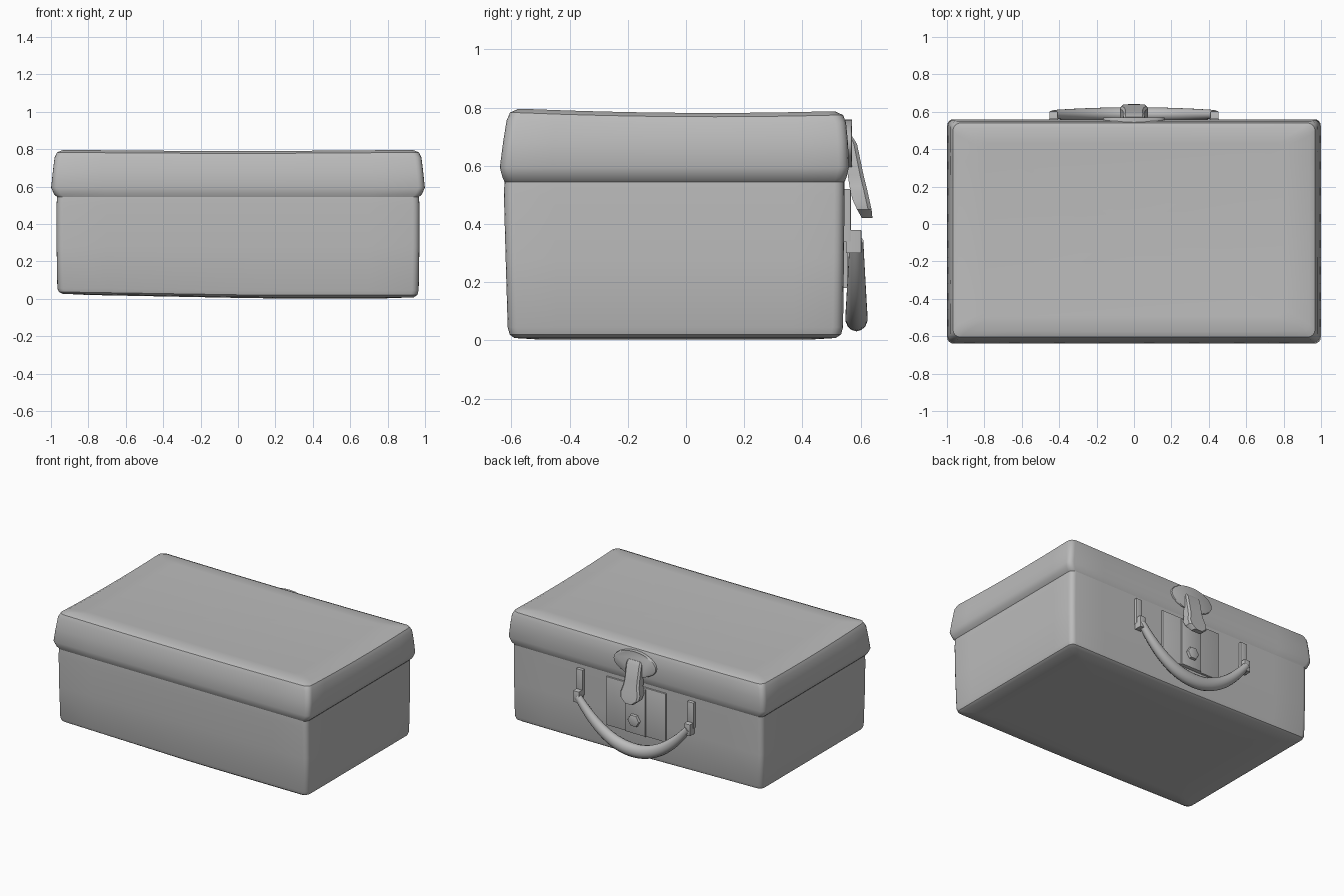
import bpy, bmesh, math

if "Cube" in bpy.data.objects:
    bpy.data.objects.remove(bpy.data.objects["Cube"])

grey = bpy.data.materials.new("plain grey")
grey.diffuse_color = (0.5, 0.5, 0.5, 1)
grey.use_nodes = True
grey.node_tree.nodes["Principled BSDF"].inputs["Base Color"].default_value = grey.diffuse_color


def finish(name, bm):
    bmesh.ops.recalc_face_normals(bm, faces=bm.faces[:])
    me = bpy.data.meshes.new(name)
    bm.to_mesh(me)
    bm.free()
    me.materials.append(grey)
    ob = bpy.data.objects.new(name, me)
    bpy.context.collection.objects.link(ob)
    return ob


def bridge(bm, a, b):
    n = len(a)
    for i in range(n):
        bm.faces.new((a[i], a[(i + 1) % n], b[(i + 1) % n], b[i]))


def outline(hx, y0, y1, r, seg=4, sub=8):
    """Rounded rectangle with subdivided straight sides."""
    corners = [(hx - r, y0 + r, -90), (hx - r, y1 - r, 0),
               (-hx + r, y1 - r, 90), (-hx + r, y0 + r, 180)]
    arcs = [[(cx + r * math.cos(math.radians(a + 90 * k / seg)),
              cy + r * math.sin(math.radians(a + 90 * k / seg))) for k in range(seg + 1)]
            for cx, cy, a in corners]
    pts = []
    for i, arc in enumerate(arcs):
        pts += arc
        p, q = arc[-1], arcs[(i + 1) % 4][0]
        pts += [(p[0] + (q[0] - p[0]) * k / sub, p[1] + (q[1] - p[1]) * k / sub)
                for k in range(1, sub)]
    return pts


def warp(x, y, z):
    """Slight sag of the top and tilt of the bottom."""
    if z > 0.7:
        t = min(1, (z - 0.7) / 0.08)
        z += t * (0.005 - 0.012 * max(0, 1 - (y / 0.6) ** 2)
                  - 0.007 * (1 - x * x) - 0.006 * y)
    if z < 0.1:
        z += 0.02 * max(0, 0.1 - x) * (1 - z / 0.1)
    return x, y, z


def shell(name, rings, cap_z):
    """Loft rounded outlines, then close the last one with shrinking rings."""
    bm = bmesh.new()
    prev = None
    for z, hx, y0, y1, r in rings:
        pts = outline(hx, y0, y1, r)
        cur = [bm.verts.new(warp(x, y, z)) for x, y in pts]
        if prev:
            bridge(bm, prev, cur)
        prev = cur
    cy = (y0 + y1) / 2
    for s in (0.85, 0.6, 0.3):
        cur = [bm.verts.new(warp(x * s, cy + (y - cy) * s, cap_z)) for x, y in pts]
        bridge(bm, prev, cur)
        prev = cur
    mid = bm.verts.new(warp(0, cy, cap_z))
    for i in range(len(prev)):
        bm.faces.new((prev[i], prev[(i + 1) % len(prev)], mid))
    return finish(name, bm)


# Case body and lid meet at the same seam outline
seam = (0.545, 0.968, -0.624, 0.545, 0.035)
shell("case_body", [seam,
                    (0.50, 0.970, -0.626, 0.545, 0.035),
                    (0.28, 0.970, -0.620, 0.543, 0.035),
                    (0.045, 0.966, -0.613, 0.540, 0.035),
                    (0.020, 0.958, -0.606, 0.533, 0.035),
                    (0.008, 0.940, -0.590, 0.515, 0.035)], 0.003)
shell("lid", [seam,
              (0.560, 0.984, -0.631, 0.552, 0.035),
              (0.595, 0.999, -0.640, 0.560, 0.035),
              (0.680, 0.990, -0.629, 0.557, 0.035),
              (0.750, 0.981, -0.617, 0.550, 0.035),
              (0.776, 0.968, -0.605, 0.540, 0.04),
              (0.790, 0.938, -0.575, 0.512, 0.04)], 0.790)


def plate(name, pts, y0, y1, bevel=0.004):
    """Extrude an x,z outline along y."""
    bm = bmesh.new()
    a = [bm.verts.new((x, y0, z)) for x, z in pts]
    b = [bm.verts.new((x, y1, z)) for x, z in pts]
    bridge(bm, a, b)
    bm.faces.new(a)
    rim = bm.faces.new(b)
    if bevel:
        bmesh.ops.bevel(bm, geom=list(rim.edges), offset=bevel, segments=2,
                        affect='EDGES', profile=0.5)
    return finish(name, bm)


def rect(x0, x1, z0, z1):
    return [(x0, z0), (x1, z0), (x1, z1), (x0, z1)]


def disc(rx, rz, cz, n):
    return [(rx * math.cos(math.tau * k / n), cz + rz * math.sin(math.tau * k / n))
            for k in range(n)]


# Latch plate with raised middle strip and hexagonal stud
plate("latch_plate", rect(-0.23, 0.23, 0.18, 0.52), 0.53, 0.556)
plate("latch_strip", rect(-0.08, 0.08, 0.18, 0.51), 0.54, 0.568, 0.01)
plate("latch_stud", disc(0.045, 0.045, 0.28, 6), 0.55, 0.588, 0.008)

# Oval hinge plate on the lid
plate("hinge_plate", disc(0.165, 0.085, 0.675, 24), 0.535, 0.57, 0.006)

# Hasp hanging over the latch: cross-sections of half width, back y, front y, z
bm = bmesh.new()
prev = None
for hw, y0, y1, z in [(0.05, 0.555, 0.572, 0.70), (0.058, 0.555, 0.588, 0.675),
                      (0.058, 0.556, 0.610, 0.57), (0.062, 0.562, 0.620, 0.53),
                      (0.075, 0.572, 0.630, 0.485), (0.070, 0.588, 0.638, 0.45),
                      (0.035, 0.605, 0.641, 0.42)]:
    c = min(0.012, (y1 - y0) / 3)
    cur = [bm.verts.new(p) for p in [(-hw, y0, z), (hw, y0, z), (hw, y1 - c, z),
                                     (hw - c, y1, z), (-hw + c, y1, z), (-hw, y1 - c, z)]]
    if prev:
        bridge(bm, prev, cur)
    else:
        bm.faces.new(cur)
    prev = cur
bm.faces.new(prev)
finish("hasp", bm)

# Carrying handle: tapered oval section swept along a hanging arc
bm = bmesh.new()
prev = None
N, M = 32, 14
for i in range(N + 1):
    t = -1 + 2 * i / N
    x, z = 0.43 * t, 0.077 + 0.265 * abs(t) ** 2.1
    ang = math.atan2(0.265 * 2.1 * abs(t) ** 1.1 * (1 if t > 0 else -1), 0.43)
    f = 1 - abs(t) ** 2
    rn, ry = 0.024 + 0.022 * f, 0.024 + 0.015 * f
    cur = []
    for k in range(M):
        a = math.tau * k / M
        u = rn * math.cos(a)
        cur.append(bm.verts.new((x - u * math.sin(ang), 0.586 + ry * math.sin(a),
                                 z + u * math.cos(ang))))
    if prev:
        bridge(bm, prev, cur)
    else:
        bm.faces.new(cur)
    prev = cur
bm.faces.new(prev)
finish("handle", bm)

# Handle brackets and end loops, mirrored left and right
for side, s in (("left", -1), ("right", 1)):
    c = 0.43 * s
    plate("handle_bracket_" + side, rect(c - 0.024, c + 0.024, 0.34, 0.52), 0.53, 0.567)
    plate("handle_loop_" + side, rect(c - 0.022, c + 0.022, 0.30, 0.38), 0.55, 0.603)

bpy.ops.object.select_all(action='SELECT')
bpy.context.view_layer.objects.active = bpy.data.objects["case_body"]
bpy.ops.object.shade_smooth_by_angle(angle=math.radians(35))
